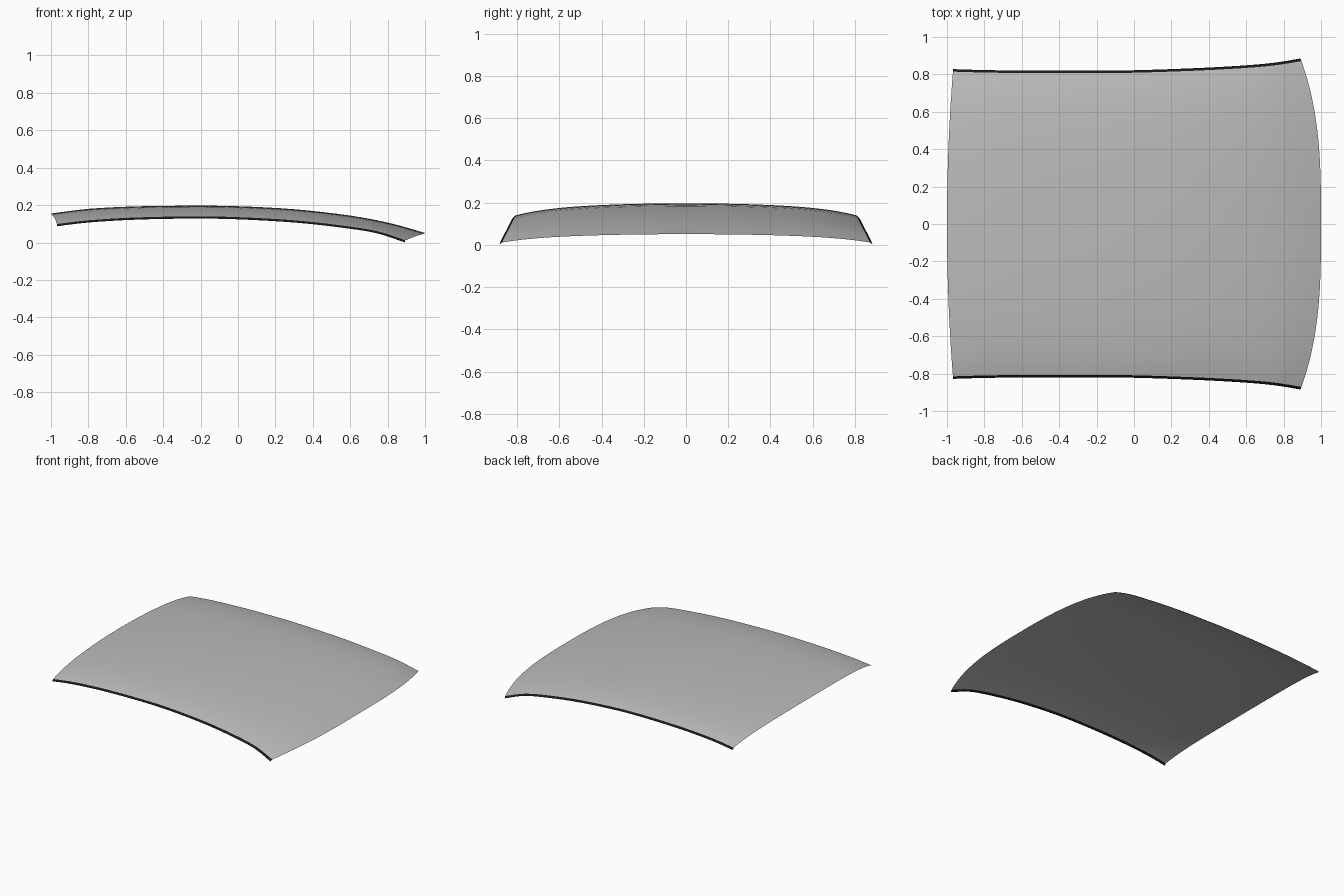
import bpy, bmesh

if "Cube" in bpy.data.objects:
    bpy.data.objects.remove(bpy.data.objects["Cube"])

# Guide tables sampled evenly from the rear (-x) to the front (+x)
CENTRE = [(-1.0, .155), (-.8, .18), (-.55, .193), (-.25, .197), (0, .194),
          (.3, .178), (.6, .144), (.82, .102), (1.0, .051)]           # x, z at y = 0
EDGE = [(-.967, .828, .095), (-.8, .823, .115), (-.55, .82, .13), (-.25, .82, .136),
        (0, .822, .132), (.3, .832, .115), (.55, .845, .088), (.74, .861, .058),
        (.89, .885, .009)]                                            # x, y, z at the side
N_LEN, N_SIDE = 32, 20
TRIM_START, TRIM_DROP = .984, .008


def sample(table, t):
    """Smooth interpolation through evenly parametrised points."""
    f = t * (len(table) - 1)
    i = min(int(f), len(table) - 2)
    f -= i
    a, b, c, d = (table[min(max(k, 0), len(table) - 1)] for k in range(i - 1, i + 3))
    return [.5 * (2*q + (r - p)*f + (2*p - 5*q + 4*r - s)*f*f + (3*q - p - 3*r + s)*f**3)
            for p, q, r, s in zip(a, b, c, d)]


def point(t, s):
    """Roof surface: t runs rear to front, s runs -1..1 across."""
    cx, cz = sample(CENTRE, t)
    ex, ey, ez = sample(EDGE, t)
    k = .55 * abs(s)**2 + .45 * abs(s)**6
    z = cz + (ez - cz) * k - (TRIM_DROP if abs(s) == 1 else 0)
    return cx + (ex - cx) * abs(s)**(2 + t), ey * s, z


def sheet(name, across, mat):
    """Grid of quads over the given cross positions."""
    bm = bmesh.new()
    rows = [[bm.verts.new(point(i / N_LEN, s)) for s in across] for i in range(N_LEN + 1)]
    for a, b in zip(rows, rows[1:]):
        for j in range(len(across) - 1):
            bm.faces.new((a[j], b[j], b[j + 1], a[j + 1])).smooth = True
    mesh = bpy.data.meshes.new(name)
    bm.to_mesh(mesh)
    bm.free()
    mesh.materials.append(mat)
    ob = bpy.data.objects.new(name, mesh)
    bpy.context.collection.objects.link(ob)


def material(name, v):
    mat = bpy.data.materials.new(name)
    mat.diffuse_color = (v, v, v, 1)
    mat.use_nodes = True
    mat.node_tree.nodes["Principled BSDF"].inputs["Base Color"].default_value = mat.diffuse_color
    return mat


# Curved roof skin, with cross positions denser toward the sides
half = [TRIM_START * (1 - (1 - j / N_SIDE)**1.5) for j in range(N_SIDE + 1)]
sheet("roof_panel", [-s for s in reversed(half[1:])] + half, material("grey_paint", .5))

# Black trim strips along both side edges
black = material("black_trim", .01)
sheet("left_trim", [TRIM_START, 1], black)
sheet("right_trim", [-1, -TRIM_START], black)
